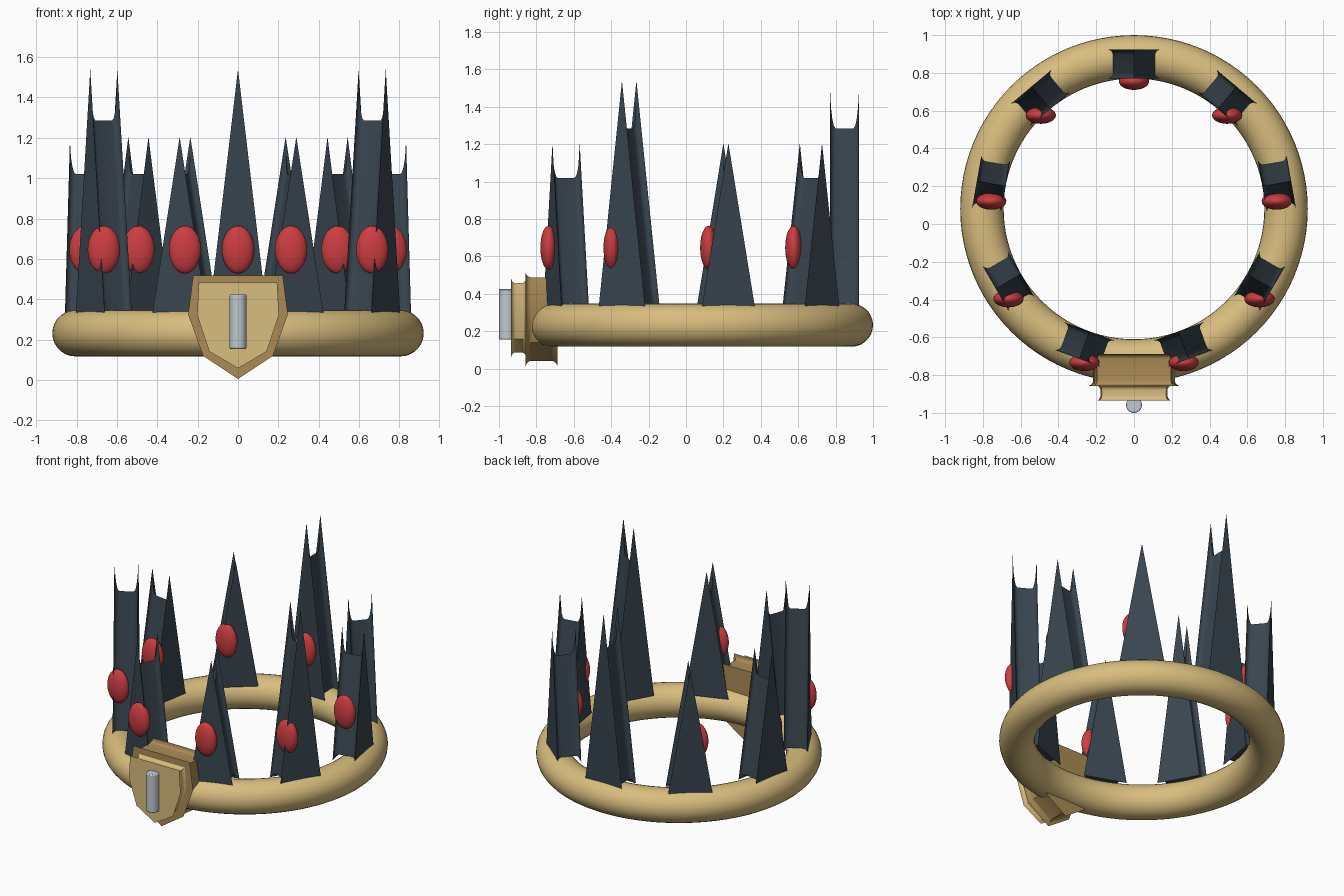
import bpy, bmesh, math
from mathutils import Vector, Matrix

if "Cube" in bpy.data.objects:
    bpy.data.objects.remove(bpy.data.objects["Cube"])

RING_Y = 0.08      # centre of the ring
SPIKE_R = 0.7675   # distance of the spikes from the ring centre


def material(name, rgb):
    m = bpy.data.materials.new(name)
    lin = [(c / 255 / 12.92) if c < 11 else ((c / 255 + 0.055) / 1.055) ** 2.4 for c in rgb]
    m.diffuse_color = (*lin, 1)
    m.use_nodes = True
    m.node_tree.nodes["Principled BSDF"].inputs["Base Color"].default_value = m.diffuse_color
    return m


GOLD = material("gold", (217, 189, 126))
BRONZE = material("bronze", (172, 139, 86))
SLATE = material("dark_slate", (57, 69, 80))
RED = material("red_gem", (204, 61, 65))
SILVER = material("silver", (192, 201, 209))


def finish(obj, name, mat, angle=35):
    obj.name = name
    obj.data.materials.clear()
    obj.data.materials.append(mat)
    bpy.ops.object.select_all(action='DESELECT')
    obj.select_set(True)
    bpy.context.view_layer.objects.active = obj
    bpy.ops.object.shade_smooth_by_angle(angle=math.radians(angle))
    return obj


def inset_outline(pts, d):
    """Move every side of a counter-clockwise convex outline inward by d."""
    out, n = [], len(pts)
    for i in range(n):
        p0, p, p1 = (Vector(pts[j % n]) for j in (i - 1, i, i + 1))
        a, b = (p - p0).normalized(), (p1 - p).normalized()
        na, nb = Vector((-a.y, a.x)), Vector((-b.y, b.x))
        out.append(p + (na + nb) * (d / (1 + na.dot(nb))))
    return out


def coved_prism(name, outline, y0, y1, cove, mat, matrix=Matrix()):
    """Extrude an x-z outline along y, with a hollow cove at both ends."""
    steps = 5
    arc = [(cove * (1 - math.cos(t)), cove * math.sin(t))
           for t in (math.pi / 2 * k / steps for k in range(steps + 1))]
    layers = [(y0 + s, d) for s, d in arc] + [(y1 - s, d) for s, d in reversed(arc)]
    bm = bmesh.new()
    loops = [[bm.verts.new((p.x, y, p.y)) for p in inset_outline(outline, d)]
             for y, d in layers]
    n = len(outline)
    for a, b in zip(loops, loops[1:]):
        for i in range(n):
            bm.faces.new((a[i], a[(i + 1) % n], b[(i + 1) % n], b[i]))
    bm.faces.new(loops[0])
    bm.faces.new(loops[-1])
    bmesh.ops.recalc_face_normals(bm, faces=bm.faces)
    me = bpy.data.meshes.new(name)
    bm.to_mesh(me)
    bm.free()
    obj = bpy.data.objects.new(name, me)
    obj.matrix_world = matrix
    bpy.context.collection.objects.link(obj)
    return finish(obj, name, mat)


def mirrored(right):
    """Complete an outline from its right half, listed from bottom to top."""
    return right + [(-x, z) for x, z in reversed(right) if x > 0]


# Ring band
bpy.ops.mesh.primitive_torus_add(major_radius=0.805, minor_radius=0.115, major_segments=96,
                                 minor_segments=28, location=(0, RING_Y, 0.232))
finish(bpy.context.object, "ring_band", GOLD)

# Nine spikes, every third one tall, each with a gem facing forward
for i in range(9):
    ang = math.radians(90 + 40 * i)
    top = 1.54 if i % 3 == 0 else 1.205
    base = 0.315
    half = 0.142 * (top - base) / (top - 0.34)
    outline = [(-half, base), (half, base), (0, top)]
    c = Vector((SPIKE_R * math.cos(ang), RING_Y + SPIKE_R * math.sin(ang), 0))
    turn = Matrix.Translation(c) @ Matrix.Rotation(ang - math.pi / 2, 4, 'Z')
    coved_prism(f"spike_{i + 1}", outline, -0.0775, 0.0775, 0.03, SLATE, turn)

    # Gem
    bpy.ops.mesh.primitive_uv_sphere_add(segments=32, ring_count=16, radius=1,
                                         location=(c.x, c.y - 0.0925, 0.646))
    gem = bpy.context.object
    gem.scale = (0.08, 0.045, 0.118)
    finish(gem, f"gem_{i + 1}", RED)

# Shield backing and raised shield front
backing = mirrored([(0, 0.005), (0.173, 0.12), (0.247, 0.325), (0.222, 0.518)])
coved_prism("shield_backing", backing, -0.858, -0.687, 0.03, BRONZE)
front = mirrored([(0, 0.058), (0.143, 0.142), (0.203, 0.322), (0.194, 0.482)])
coved_prism("shield_front", front, -0.935, -0.855, 0.025, GOLD)

# Upright pin on the shield
bpy.ops.mesh.primitive_cylinder_add(vertices=32, radius=0.042, depth=0.27,
                                    location=(0, -0.958, 0.29))
pin = bpy.context.object
bev = pin.modifiers.new("soft_edge", 'BEVEL')
bev.width, bev.segments = 0.006, 2
bev.limit_method = 'ANGLE'
finish(pin, "shield_pin", SILVER)
